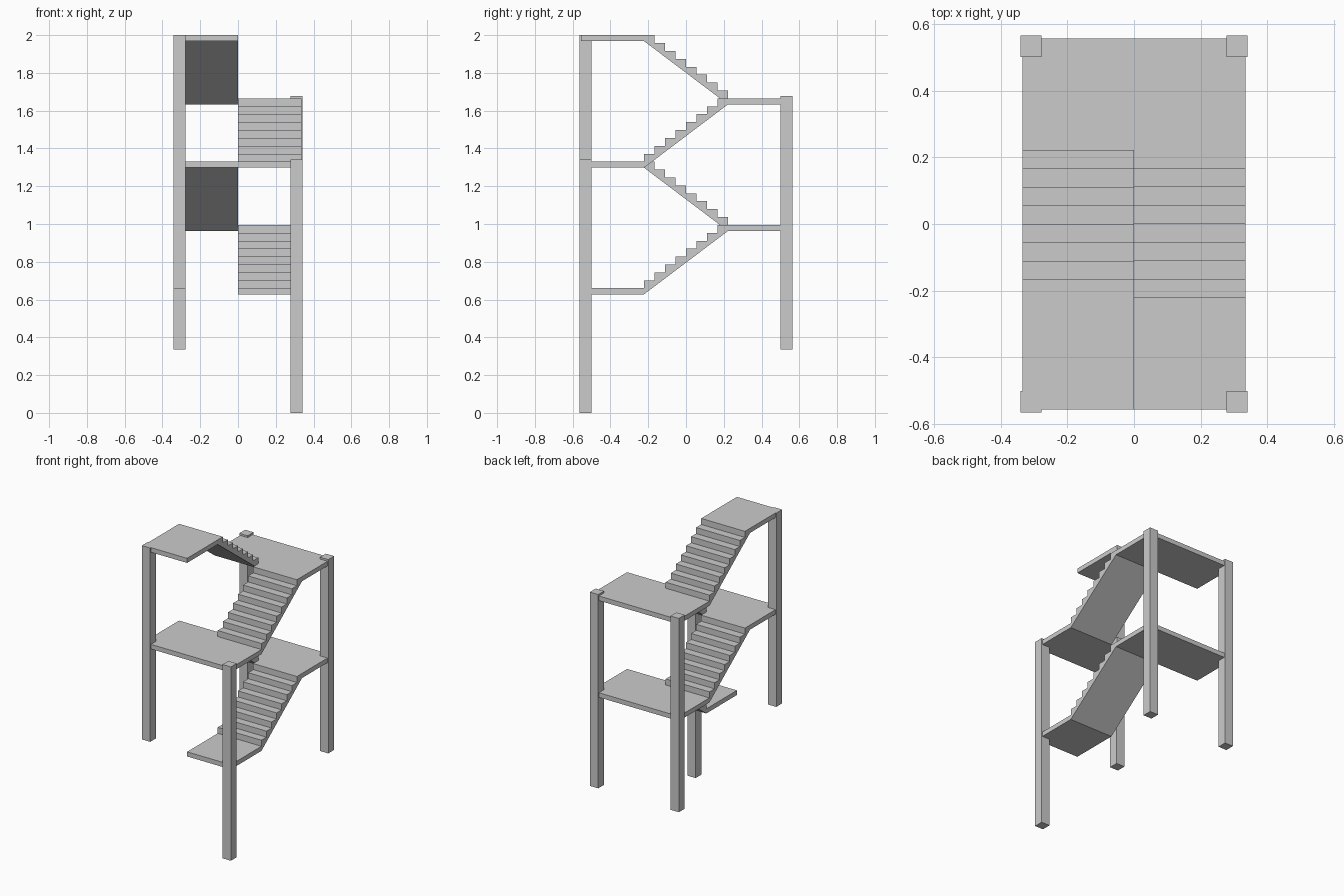
import bpy, bmesh

if "Cube" in bpy.data.objects:
    bpy.data.objects.remove(bpy.data.objects["Cube"])

XW, YE, YS = 0.335, 0.557, 0.222   # half width, landing outer edge, stair half run
T, RISE, N = 0.032, 0.335, 8       # slab thickness, flight rise, risers per flight
LEVELS = [0.66 + RISE * i for i in range(5)]


def extrude_profile(name, pts, x0, x1):
    """Extrude a (y, z) outline along x."""
    bm = bmesh.new()
    face = bm.faces.new([bm.verts.new((x0, y, z)) for y, z in pts])
    ext = bmesh.ops.extrude_face_region(bm, geom=[face])
    moved = [v for v in ext["geom"] if isinstance(v, bmesh.types.BMVert)]
    bmesh.ops.translate(bm, verts=moved, vec=(x1 - x0, 0, 0))
    bmesh.ops.recalc_face_normals(bm, faces=bm.faces)
    me = bpy.data.meshes.new(name)
    bm.to_mesh(me)
    bm.free()
    ob = bpy.data.objects.new(name, me)
    bpy.context.collection.objects.link(ob)
    return ob


def box(name, x0, x1, y0, y1, z0, z1):
    return extrude_profile(name, [(y0, z0), (y1, z0), (y1, z1), (y0, z1)], x0, x1)


# Landings: half width at the bottom and top, full width between
for i, z in enumerate(LEVELS):
    side = -1 if i % 2 == 0 else 1          # even levels at the front
    y0, y1 = sorted((side * YS, side * YE))
    x0 = 0 if i == 0 else -XW
    x1 = 0 if i == 4 else XW
    box(f"landing_{i + 1}", x0, x1, y0, y1, z - T, z)

# Stair flights: stepped top, straight sloping underside
for i, z in enumerate(LEVELS[:-1]):
    d = 1 if i % 2 == 0 else -1             # climbing direction along y
    run = 2 * YS / N
    pts = [(-d * YS, z - T)]
    for k in range(N):
        y = -YS + run * k
        top = z + RISE * (k + 1) / N
        pts += [(d * y, top), (d * (y + run), top)]
    pts.append((d * YS, z + RISE - T))
    x0, x1 = (0, XW) if d > 0 else (-XW, 0)
    extrude_profile(f"stair_flight_{i + 1}", pts, x0, x1)

# Corner columns, all equally tall, starting at staggered heights
H = 1.342
for name, sx, sy, zb in [("front_right", 1, -1, 0.0), ("front_left", -1, -1, 2.0 - H),
                         ("back_right", 1, 1, 0.336), ("back_left", -1, 1, 0.336)]:
    xs = sorted((sx * 0.277, sx * 0.341))
    ys = sorted((sy * 0.501, sy * 0.565))
    box(f"{name}_column", *xs, *ys, zb, zb + H)
